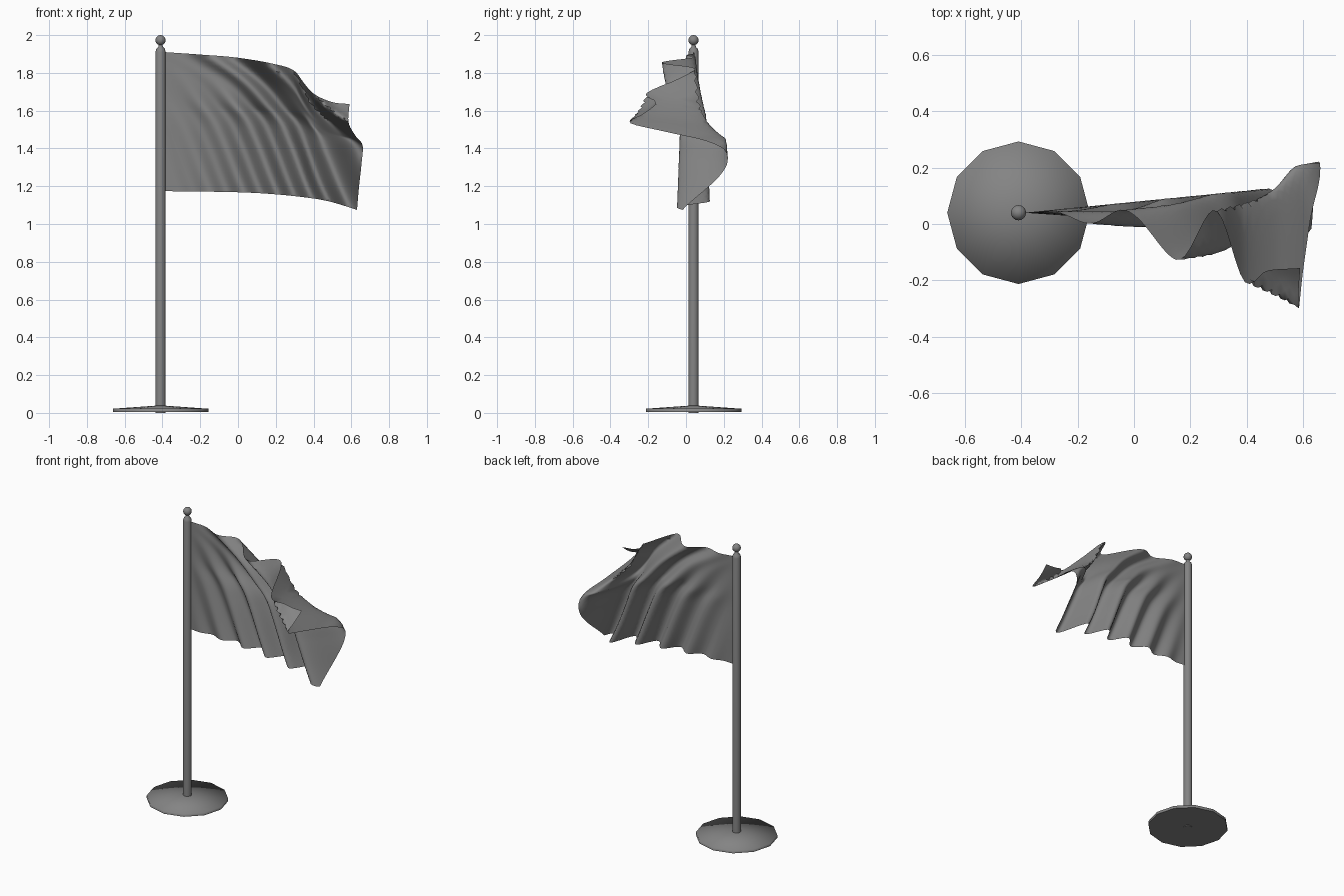
import bpy, bmesh, math

if "Cube" in bpy.data.objects:
    bpy.data.objects.remove(bpy.data.objects["Cube"])

PX, PY = -0.41, 0.04

grey = bpy.data.materials.new("dark_grey")
grey.diffuse_color = (0.23, 0.23, 0.23, 1)
grey.use_nodes = True
grey.node_tree.nodes["Principled BSDF"].inputs["Base Color"].default_value = grey.diffuse_color


def make_object(name, bm, smooth):
    bmesh.ops.recalc_face_normals(bm, faces=bm.faces)
    mesh = bpy.data.meshes.new(name)
    bm.to_mesh(mesh)
    bm.free()
    mesh.materials.append(grey)
    obj = bpy.data.objects.new(name, mesh)
    bpy.context.collection.objects.link(obj)
    bpy.ops.object.select_all(action='DESELECT')
    obj.select_set(True)
    bpy.context.view_layer.objects.active = obj
    bpy.ops.object.shade_smooth_by_angle(angle=math.radians(smooth))
    return obj


def lathe(name, profile, sides, smooth):
    """Spin a (radius, z) profile about the pole axis."""
    bm = bmesh.new()
    verts = [bm.verts.new((PX + r, PY, z)) for r, z in profile]
    edges = [bm.edges.new(p) for p in zip(verts, verts[1:])]
    bmesh.ops.spin(bm, geom=verts + edges, cent=(PX, PY, 0), axis=(0, 0, 1),
                   angle=math.tau, steps=sides, use_duplicate=False)
    bmesh.ops.remove_doubles(bm, verts=bm.verts, dist=1e-5)
    return make_object(name, bm, smooth)


def curve(knots, t):
    """Smooth Hermite interpolation through (t, value) knots."""
    n = len(knots)
    t = min(max(t, knots[0][0]), knots[-1][0])
    i = next(k for k in range(n - 1) if t <= knots[k + 1][0])

    def slope(k):
        a, b = knots[max(k - 1, 0)], knots[min(k + 1, n - 1)]
        return (b[1] - a[1]) / (b[0] - a[0])
    (t0, p0), (t1, p1) = knots[i], knots[i + 1]
    h = t1 - t0
    f = (t - t0) / h
    return ((2 * f**3 - 3 * f**2 + 1) * p0 + (f**3 - 2 * f**2 + f) * h * slope(i)
            + (3 * f**2 - 2 * f**3) * p1 + (f**3 - f**2) * h * slope(i + 1))


# Base: shallow twelve-sided cone, softly shaded over the rim
lathe("base", [(0, 0.004), (0.253, 0.004), (0.253, 0.022), (0, 0.04)], 12, 87)

# Pole with a rounded cap
lathe("pole", [(0, 0), (0.027, 0), (0.027, 1.91), (0.023, 1.927),
               (0.012, 1.938), (0.01, 1.955), (0, 1.955)], 16, 40)

# Finial ball
bm = bmesh.new()
bmesh.ops.create_uvsphere(bm, u_segments=16, v_segments=10, radius=0.027)
bmesh.ops.translate(bm, verts=bm.verts, vec=(PX, PY, 1.973))
make_object("finial_ball", bm, 40)

# Flag outline: top and bottom edges as z over x, free edge as x and z over v
X0, Z_HI, Z_LO = -0.39, 1.91, 1.174
TOP = [(-0.39, 1.91), (-0.2, 1.897), (0, 1.88), (0.2, 1.845), (0.3, 1.81),
       (0.35, 1.745), (0.4, 1.69), (0.5, 1.645), (0.59, 1.635)]
BOTTOM = [(-0.39, 1.174), (0, 1.168), (0.2, 1.157), (0.4, 1.135), (0.5, 1.115), (0.63, 1.075)]
FREE_X = [(0, 0.59), (0.16, 0.585), (0.35, 0.62), (0.5, 0.66), (0.6, 0.655),
          (0.8, 0.64), (1, 0.63)]
FREE_Z = [(0, 1.635), (0.16, 1.54), (0.35, 1.47), (0.5, 1.415), (0.6, 1.33),
          (0.8, 1.19), (1, 1.075)]
# Fold depth along the top edge and lower down, and sideways drift going down
FOLDS_TOP = [(-0.39, 0), (-0.3, 0.05), (-0.17, -0.17), (-0.04, 0.03), (0.15, -0.31),
             (0.285, 0.015), (0.39, -0.31), (0.47, -0.24), (0.59, -0.2)]
FOLDS_LOW = [(-0.95 + 0.09 * i, -0.07 if i % 2 else 0.1) for i in range(11)]
FOLDS_LOW += [(0.06, -0.09), (0.275, 0.165), (0.4, -0.39), (0.59, -0.36)]
DRIFT = [(0, 0), (0.16, 0.18), (0.35, 0.29), (0.58, 0.4), (1, 0.53)]


def flag_point(u, v):
    x = X0 + u * (curve(FREE_X, v) - X0)
    top = curve(TOP, X0 + u * 0.98)
    bottom = curve(BOTTOM, X0 + u * 1.02)
    hoist = Z_HI + v * (Z_LO - Z_HI)
    corners = ((1 - u) * ((1 - v) * Z_HI + v * Z_LO)
               + u * ((1 - v) * 1.635 + v * 1.075))
    z = (1 - u) * hoist + u * curve(FREE_Z, v) + (1 - v) * top + v * bottom - corners
    s = x - curve(DRIFT, v)
    low = min(1, v / 0.42)
    depth = (1 - low) * curve(FOLDS_TOP, s) + low * curve(FOLDS_LOW, s)
    return x, PY + (x - X0) * depth, z


# Flag cloth
COLS, ROWS = 60, 40
bm = bmesh.new()
grid = [[bm.verts.new(flag_point(i / COLS, j / ROWS)) for i in range(COLS + 1)]
        for j in range(ROWS + 1)]
for a, b in zip(grid, grid[1:]):
    for i in range(COLS):
        bm.faces.new((a[i], b[i], b[i + 1], a[i + 1]))
make_object("flag", bm, 80)
